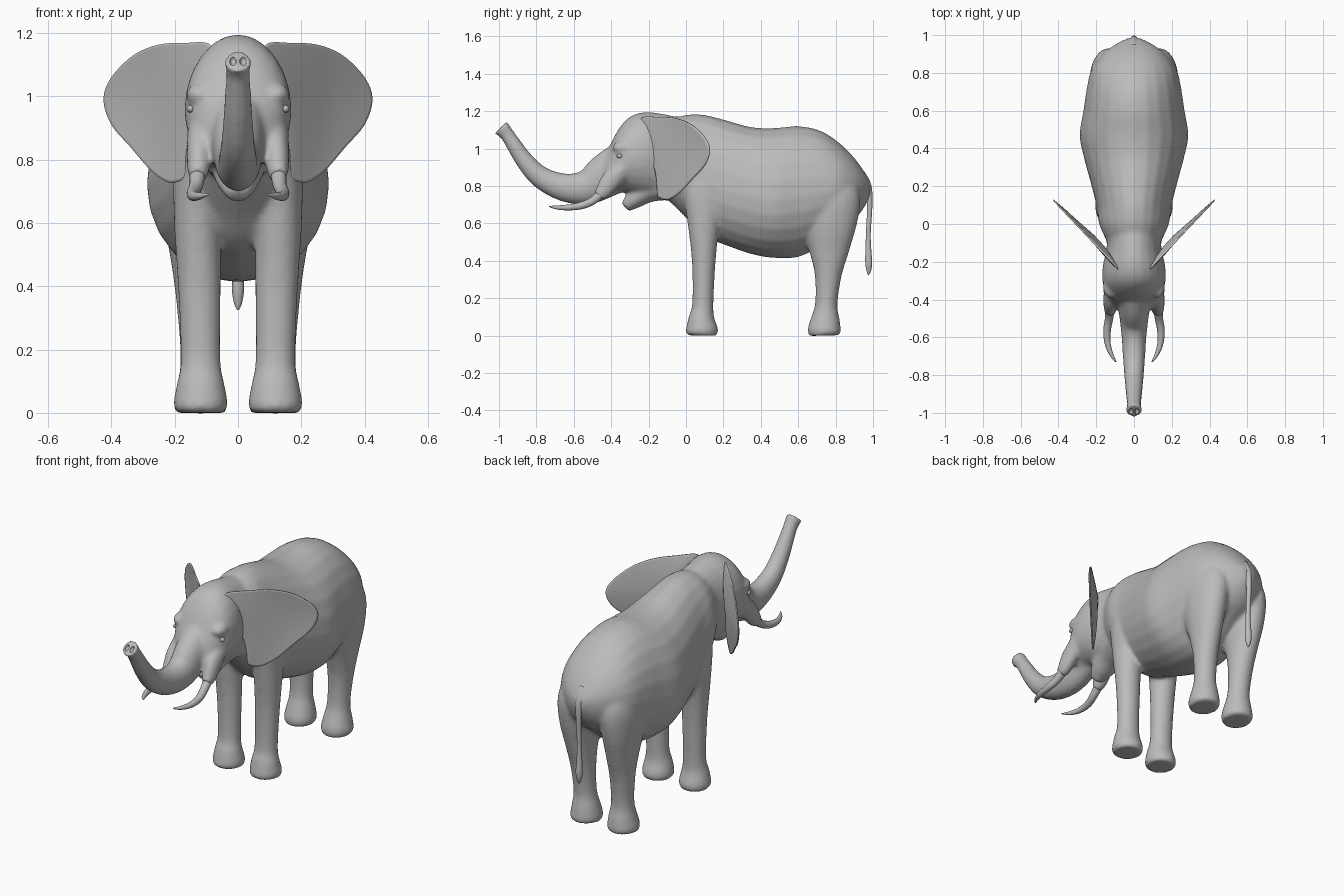
import bpy, bmesh, math
from mathutils import Vector

cube = bpy.data.objects.get("Cube")
if cube:
    bpy.data.objects.remove(cube)

grey = bpy.data.materials.new("grey_skin")
grey.use_nodes = True
COLOUR = (0.5, 0.5, 0.5, 1)
grey.diffuse_color = COLOUR
grey.node_tree.nodes["Principled BSDF"].inputs["Base Color"].default_value = COLOUR


def spline(rows, steps=5, closed=False):
    """Catmull-Rom interpolation through rows of numbers."""
    n, out = len(rows), []
    pick = (lambda i: rows[i % n]) if closed else (lambda i: rows[min(max(i, 0), n - 1)])
    for i in range(n if closed else n - 1):
        p = [pick(i + k) for k in (-1, 0, 1, 2)]
        for s in range(steps):
            t = s / steps
            out.append([0.5 * (2 * b + (c - a) * t + (2 * a - 5 * b + 4 * c - d) * t * t
                               + (3 * b - a - 3 * c + d) * t ** 3) for a, b, c, d in zip(*p)])
    return out if closed else out + [list(rows[-1])]


def skin(name, rings):
    """Bridge closed rings of points and cap both ends."""
    bm = bmesh.new()
    loops = [[bm.verts.new(p) for p in ring] for ring in rings]
    n = len(loops[0])
    for a, b in zip(loops, loops[1:]):
        for i in range(n):
            j = (i + 1) % n
            bm.faces.new((a[i], a[j], b[j], b[i]))
    bm.faces.new(loops[0])
    bm.faces.new(loops[-1])
    bmesh.ops.recalc_face_normals(bm, faces=bm.faces)
    mesh = bpy.data.meshes.new(name)
    bm.to_mesh(mesh)
    bm.free()
    mesh.materials.append(grey)
    mesh.shade_smooth()
    ob = bpy.data.objects.new(name, mesh)
    bpy.context.collection.objects.link(ob)
    return ob


def loft(name, rows, axis=None, side=1, sides=24):
    """Rows are x, y, z, half width, upper radius, (lower radius)."""
    rows = spline(rows)
    pts = [Vector((r[0] * side, r[1], r[2])) for r in rows]
    rings = []
    for i, (c, r) in enumerate(zip(pts, rows)):
        t = axis or (pts[min(i + 1, len(pts) - 1)] - pts[max(i - 1, 0)]).normalized()
        u = Vector((1, 0, 0))
        u = (u - t * u.dot(t)).normalized()
        v = Vector((0, 0, 1)) if axis else u.cross(t)
        ring = []
        for k in range(sides):
            a = math.tau * k / sides
            ring.append(c + u * r[3] * math.cos(a) + v * (r[4] if k < sides / 2 else r[-1]) * math.sin(a))
        rings.append(ring)
    return skin(name, rings)


def ball(name, centre, radii):
    bpy.ops.mesh.primitive_uv_sphere_add(segments=20, ring_count=12, location=centre)
    ob = bpy.context.object
    ob.name = name
    ob.scale = radii
    ob.data.materials.append(grey)
    ob.data.shade_smooth()
    return ob


along_y = Vector((0, 1, 0))

# Torso and head cross-sections: y, middle z, half width, up, down
torso = [(-.1, .95, .14, .2, .22), (0, .9, .185, .28, .27), (.1, .82, .2, .36, .29),
         (.22, .77, .23, .38, .29), (.35, .74, .265, .375, .305), (.47, .72, .288, .39, .305),
         (.6, .74, .268, .38, .32), (.72, .76, .25, .335, .28), (.82, .78, .225, .25, .22),
         (.9, .8, .165, .15, .18), (.95, .8, .1, .08, .12), (.985, .79, .03, .03, .04)]
head = [(.04, .95, .14, .2, .2), (-.12, .95, .145, .235, .22), (-.22, .96, .165, .235, .22),
        (-.3, .95, .168, .22, .19), (-.36, .93, .15, .175, .16), (-.41, .88, .12, .13, .12),
        (-.45, .86, .08, .08, .09)]
parts = [loft(n, [(0, *r) for r in rows], along_y) for n, rows in (("torso", torso), ("head", head))]

# Raised trunk and open lower jaw
parts.append(loft("trunk", [
    (0, -.3, .93, .11, .13), (0, -.42, .86, .088, .12), (0, -.52, .797, .074, .096),
    (0, -.62, .787, .064, .08), (0, -.72, .815, .058, .067), (0, -.8, .865, .052, .057),
    (0, -.87, .945, .046, .048), (0, -.92, 1.02, .041, .042), (0, -.96, 1.08, .038, .039),
    (0, -.99, 1.113, .045, .048)]))
parts.append(loft("jaw", [
    (0, -.1, .82, .12, .1), (0, -.2, .78, .09, .07), (0, -.28, .725, .065, .05),
    (0, -.325, .685, .035, .03)]))

# Legs, tusk sockets and brows on both sides
front_leg = [(.118, .085, 0, .078, .08), (.118, .085, .03, .086, .087), (.118, .083, .09, .076, .071),
             (.118, .09, .17, .063, .057), (.122, .095, .4, .068, .064), (.128, .095, .6, .074, .087),
             (.128, .1, .8, .075, .12), (.12, .1, .95, .05, .1)]
back_leg = [(.118, .74, 0, .078, .083), (.118, .74, .03, .086, .09), (.118, .745, .09, .075, .077),
            (.12, .75, .17, .062, .06), (.125, .76, .32, .067, .072), (.13, .765, .45, .077, .107),
            (.135, .765, .6, .095, .15), (.13, .77, .75, .1, .16), (.12, .77, .88, .06, .1)]
socket = [(.11, -.33, .9, .05, .05), (.122, -.4, .83, .04, .055), (.125, -.44, .775, .036, .045),
          (.127, -.47, .745, .03, .032)]
for side in (1, -1):
    parts.append(loft("front_leg", front_leg, side=side))
    parts.append(loft("back_leg", back_leg, side=side))
    parts.append(loft("tusk_socket", socket, side=side))
    parts.append(ball("brow", (.122 * side, -.34, 1.005), (.042, .055, .035)))

# Merge into one continuous skin
bpy.ops.object.select_all(action='DESELECT')
for ob in parts:
    ob.select_set(True)
body = parts[0]
bpy.context.view_layer.objects.active = body
bpy.ops.object.join()
body.name = "body"
remesh = body.modifiers.new("Remesh", 'REMESH')
remesh.mode = 'VOXEL'
remesh.voxel_size = .01
remesh.use_smooth_shade = True
relax = body.modifiers.new("Smooth", 'SMOOTH')
relax.factor = .5
relax.iterations = 12

# Nostrils
for side in (1, -1):
    cutter = ball("nostril_cutter", (.016 * side, -.996, 1.113), (.011, .022, .017))
    cutter.hide_render = True
    cut = body.modifiers.new("Nostril", 'BOOLEAN')
    cut.operation = 'DIFFERENCE'
    cut.object = cutter
    bpy.context.view_layer.update()
bpy.context.view_layer.objects.active = body
for mod in [m.name for m in body.modifiers]:
    bpy.ops.object.modifier_apply(modifier=mod)
for ob in [o for o in bpy.data.objects if o.name.startswith("nostril_cutter")]:
    bpy.data.objects.remove(ob)

# Ears: flared leaves, thick at the root and thin at the rim
outline = [(.09, 1.165), (.17, 1.168), (.25, 1.163), (.33, 1.13), (.4, 1.06), (.425, .99), (.4, .91),
           (.34, .84), (.28, .77), (.235, .735), (.205, .727), (.17, .745), (.163, .82),
           (.15, .9), (.1, 1.0), (.08, 1.1)]
outline = spline(outline, 4, closed=True)


def ear_ring(scale, face, side):
    ring = []
    for x, z in outline:
        x, z = .22 + (x - .22) * scale, .98 + (z - .98) * scale
        root = max(0, (.3 - x) / .15)
        half = .005 + (1 - scale ** 2) * (.006 + .022 * root)
        y = -.125 + (x - .19) * 1.06 + .02 * (1 - scale ** 2)
        ring.append((x * side, y + face * half, z))
    return ring


scales = (.05, .25, .45, .65, .8, .9, .96, 1)
for side, label in ((1, "left"), (-1, "right")):
    skin(label + "_ear", [ear_ring(s, -1, side) for s in scales]
         + [ear_ring(s, 1, side) for s in reversed(scales)])
    # Tusks and eyes
    loft(label + "_tusk", [
        (.126, -.44, .77, .026, .026), (.132, -.5, .72, .022, .022), (.142, -.56, .695, .02, .02),
        (.14, -.63, .685, .016, .016), (.12, -.69, .685, .011, .011), (.095, -.73, .69, .003, .003)],
        side=side, sides=14)
    ball(label + "_eye", (.15 * side, -.355, .96), (.012, .016, .012))

# Tail
loft("tail", [
    (0, .93, .86, .03, .03), (0, .97, .8, .022, .022), (0, .982, .7, .015, .015),
    (0, .975, .55, .013, .013), (0, .975, .46, .015, .016), (0, .977, .39, .019, .019),
    (0, .977, .345, .012, .012), (0, .975, .325, .003, .003)], sides=14)
